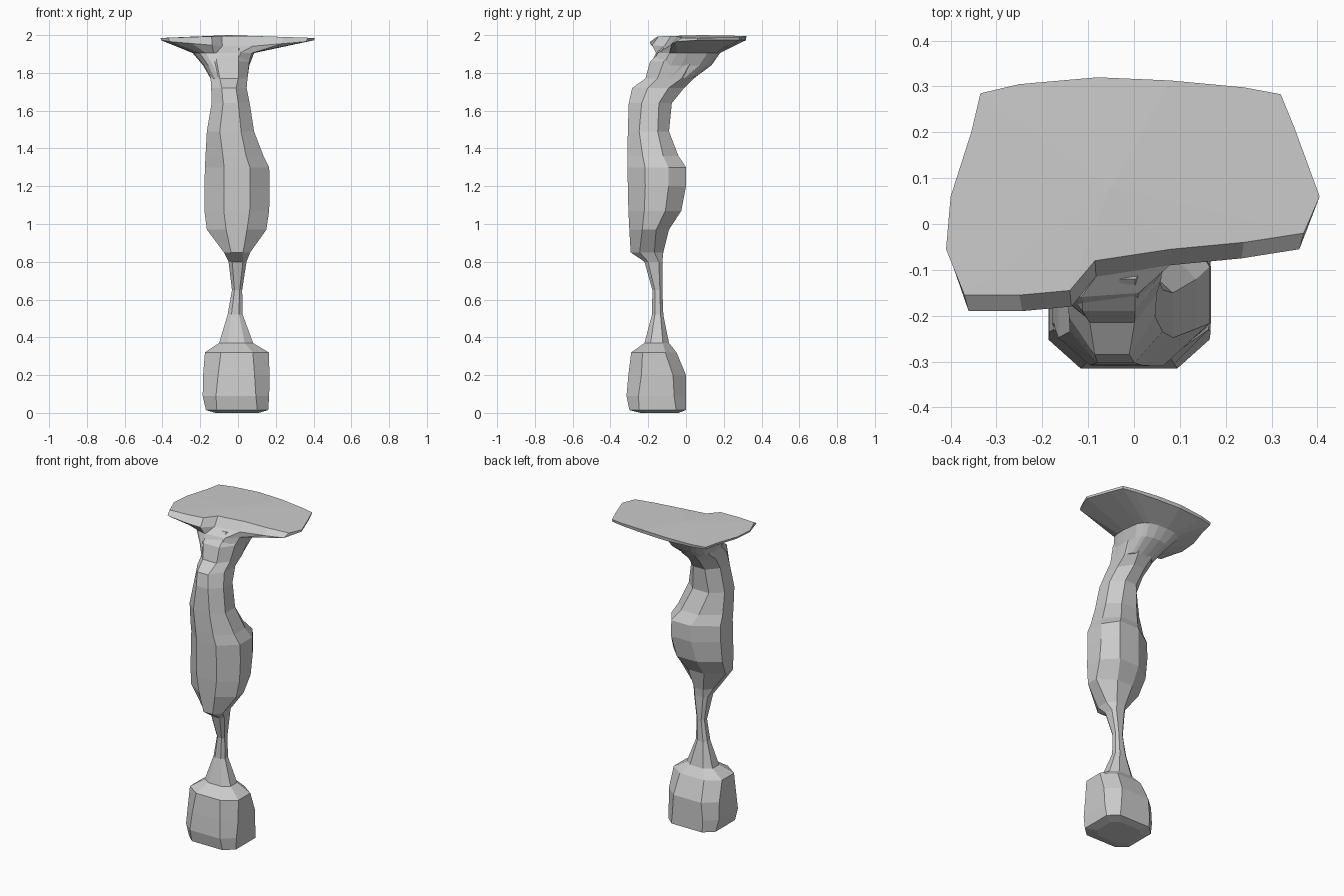
import bpy, bmesh, math


def loft(name, rings, top_centre=None):
    """Skin equal-length rings from bottom to top and close both ends."""
    bm = bmesh.new()
    loops = [[bm.verts.new(p) for p in ring] for ring in rings]
    n = len(loops[0])
    for a, b in zip(loops, loops[1:]):
        for i in range(n):
            j = (i + 1) % n
            bm.faces.new((a[i], a[j], b[j], b[i]))
    bm.faces.new(loops[0][::-1])
    if top_centre:
        c = bm.verts.new(top_centre)
        for i in range(n):
            bm.faces.new((loops[-1][i], loops[-1][(i + 1) % n], c))
    else:
        bm.faces.new(loops[-1])
    bmesh.ops.recalc_face_normals(bm, faces=bm.faces)
    mesh = bpy.data.meshes.new(name)
    bm.to_mesh(mesh)
    bm.free()
    obj = bpy.data.objects.new(name, mesh)
    bpy.context.collection.objects.link(obj)
    return obj


def octagon(z, x0, x1, y0, y1, k=0.5, lean=0.0):
    """Chamfered box section; lean slides the back edge sideways."""
    cx, cy, hx, hy = (x0 + x1) / 2, (y0 + y1) / 2, (x1 - x0) / 2, (y1 - y0) / 2
    unit = [(-k, -1), (k, -1), (1, -k), (1, k), (k, 1), (-k, 1), (-1, k), (-1, -k)]
    return [(cx + u * hx + (lean if v == 1 else 0), cy + v * hy, z) for u, v in unit]


# rounded block at the foot, tapering to the thin neck
loft("base_block", [octagon(*r) for r in [
    (0.00, -0.12, 0.11, -0.24, -0.04, 0.6),
    (0.015, -0.17, 0.16, -0.30, 0.00, 0.65),
    (0.09, -0.187, 0.165, -0.315, 0.00, 0.6),
    (0.20, -0.185, 0.167, -0.305, 0.00, 0.55),
    (0.32, -0.175, 0.163, -0.29, -0.05, 0.5),
    (0.37, -0.10, 0.08, -0.22, -0.09, 0.5),
    (0.52, -0.055, 0.025, -0.18, -0.12, 0.5),
    (0.65, -0.032, 0.022, -0.178, -0.125, 0.5)]])

# neck, swollen trunk and upper stem
loft("trunk", [octagon(*r) for r in [
    (0.65, -0.032, 0.022, -0.178, -0.125, 0.5),
    (0.80, -0.05, 0.045, -0.22, -0.125, 0.6),
    (0.85, -0.075, 0.065, -0.293, -0.12, 0.45),
    (0.97, -0.165, 0.15, -0.30, -0.09, 0.35),
    (1.07, -0.178, 0.165, -0.305, -0.025, 0.4, 0.02),
    (1.20, -0.178, 0.168, -0.308, 0.00, 0.4, 0.04),
    (1.30, -0.175, 0.165, -0.31, 0.00, 0.4, 0.04),
    (1.36, -0.172, 0.135, -0.31, -0.04, 0.4, 0.02),
    (1.49, -0.165, 0.085, -0.308, -0.09, 0.45),
    (1.64, -0.14, 0.062, -0.303, -0.075, 0.4),
    (1.72, -0.142, 0.046, -0.285, -0.01, 0.4),
    (1.77, -0.145, 0.05, -0.215, 0.04, 0.5),
    (1.86, -0.17, 0.06, -0.19, 0.10, 0.5),
    (1.93, -0.17, 0.06, -0.12, 0.14, 0.5)]])

# broad flat cap flaring out from the stem
outline = [(-0.37, -0.155), (-0.25, -0.155), (-0.14, -0.145), (-0.085, -0.08),
           (0.08, -0.055), (0.24, -0.04), (0.37, -0.02), (0.405, 0.06),
           (0.35, 0.21), (0.32, 0.283), (0.24, 0.298), (0.08, 0.313),
           (-0.08, 0.32), (-0.25, 0.305), (-0.335, 0.285), (-0.355, 0.20),
           (-0.40, 0.06), (-0.41, -0.055)]


def inner_ring(z, x0, x1, y0, y1):
    pts = []
    for x, y in outline:
        a = math.atan2((y - 0.06) / 0.24, (x + 0.03) / 0.4)
        c, s = math.cos(a), math.sin(a)
        r = (abs(c) ** 3 + abs(s) ** 3) ** (-1 / 3)
        pts.append(((x0 + x1) / 2 + c * r * (x1 - x0) / 2,
                    (y0 + y1) / 2 + s * r * (y1 - y0) / 2, z))
    return pts


def under_rim(x, y):
    f = abs(x) / 0.4
    if y < -0.01 and abs(x) < 0.38:
        return (x * 0.975, y - 0.035, 1.935 + 0.033 * f)
    return (x * 0.995, y * 0.99, 1.973)


loft("cap", [
    inner_ring(1.77, -0.145, 0.05, -0.213, 0.04),
    inner_ring(1.84, -0.185, 0.06, -0.19, 0.135),
    inner_ring(1.905, -0.24, 0.085, -0.16, 0.18),
    [under_rim(x, y) for x, y in outline],
    [(x, y, 1.998 - 0.013 * abs(x) / 0.4) for x, y in outline]],
    top_centre=(-0.05, 0.08, 2.0))
